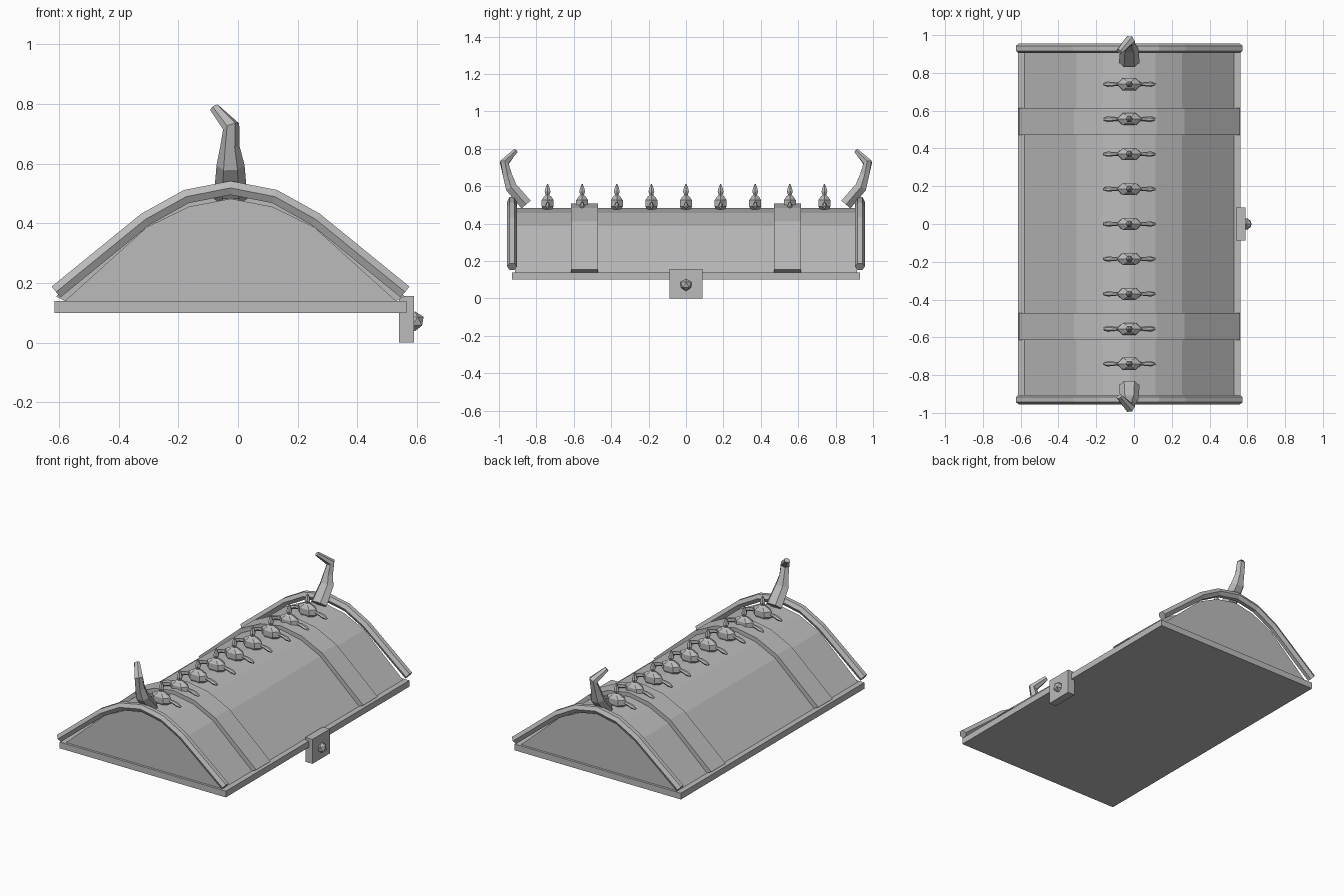
import bpy, bmesh, math
from mathutils import Vector

cube = bpy.data.objects.get("Cube")
if cube:
    bpy.data.objects.remove(cube, do_unlink=True)

grey = bpy.data.materials.new("plain grey")
grey.use_nodes = True
tone = (0.5, 0.5, 0.5, 1)
grey.diffuse_color = tone
grey.node_tree.nodes["Principled BSDF"].inputs["Base Color"].default_value = tone

CX = -0.025  # centre line of the lid


def finish(name, bm):
    bmesh.ops.recalc_face_normals(bm, faces=bm.faces)
    mesh = bpy.data.meshes.new(name)
    bm.to_mesh(mesh)
    bm.free()
    mesh.materials.append(grey)
    ob = bpy.data.objects.new(name, mesh)
    bpy.context.collection.objects.link(ob)
    return ob


def box(name, lo, hi):
    bm = bmesh.new()
    bmesh.ops.create_cube(bm, size=1)
    for v in bm.verts:
        v.co = [(a + b) / 2 + c * (b - a) for a, b, c in zip(lo, hi, v.co)]
    return finish(name, bm)


def arch(half):
    """Full arch from half of it, listed from the eave to the ridge."""
    return [(CX - x, z) for x, z in half] + [(CX + x, z) for x, z in half[-2::-1]]


def prism(name, profile, y0, y1):
    bm = bmesh.new()
    face = bm.faces.new([bm.verts.new((x, y0, z)) for x, z in profile])
    ext = bmesh.ops.extrude_face_region(bm, geom=[face])["geom"]
    moved = [g for g in ext if isinstance(g, bmesh.types.BMVert)]
    bmesh.ops.translate(bm, verts=moved, vec=(0, y1 - y0, 0))
    return finish(name, bm)


def sweep(bm, path, radii, sides, ref, roll=0):
    """Closed tube of elliptical rings; the first radius lies along ref."""
    path, ref, rings = [Vector(p) for p in path], Vector(ref), []
    for i, p in enumerate(path):
        t = path[min(i + 1, len(path) - 1)] - path[max(i - 1, 0)]
        v = t.cross(ref).normalized()
        u = v.cross(t).normalized()
        a, b = radii[i]
        angles = [math.tau * k / sides + roll for k in range(sides)]
        rings.append([bm.verts.new(p + u * a * math.cos(q) + v * b * math.sin(q))
                      for q in angles])
    for r, s in zip(rings, rings[1:]):
        for k in range(sides):
            n = (k + 1) % sides
            bm.faces.new((r[k], r[n], s[n], s[k]))
    bm.faces.new(rings[0])
    bm.faces.new(rings[-1])


# Base board and vaulted lid
box("base_board", (-0.615, -0.93, 0.1), (0.565, 0.93, 0.14))
body = arch([(0.555, 0.14), (0.28, 0.388), (0.14, 0.456), (0, 0.483)])
prism("vaulted_lid", body, -0.915, 0.915)

# Straps over the lid
strap = arch([(0.555, 0.14), (0.585, 0.155), (0.292, 0.412), (0.145, 0.483), (0, 0.508)])
for side, sign in (("front", -1), ("back", 1)):
    prism(side + "_strap", strap, sign * 0.47, sign * 0.615)

    # End rims: six-sided tubes following the arch
    line = arch([(0.585, 0.17), (0.285, 0.414), (0.148, 0.49), (0, 0.519)])
    bm = bmesh.new()
    sweep(bm, [(x, sign * 0.93, z) for x, z in line], [(0.026, 0.027)] * len(line),
          6, (0, 1, 0))
    finish(side + "_rim", bm)

    # Hooked horns
    spine = [(CX, 0.855, 0.502), (CX, 0.935, 0.595), (CX - 0.002, 0.955, 0.66),
             (CX + 0.002, 0.972, 0.725), (CX - 0.053, 0.913, 0.787)]
    bm = bmesh.new()
    sweep(bm, [(x, sign * y, z) for x, y, z in spine],
          [(0.055, 0.037), (0.047, 0.036), (0.032, 0.028), (0.029, 0.026), (0.018, 0.014)],
          6, (1, 0, 0))
    finish(side + "_horn", bm)

# Row of ridge studs, each with a pointed cap and two drooping arms
for i in range(9):
    y = (i - 4) * 0.185
    bm = bmesh.new()
    sweep(bm, [(CX, y, z) for z in (0.475, 0.492, 0.525, 0.545, 0.553)],
          [(0.045, 0.028), (0.07, 0.037), (0.066, 0.037), (0.03, 0.022), (0.012, 0.01)],
          6, (1, 0, 0))
    sweep(bm, [(CX, y, z) for z in (0.55, 0.572, 0.59, 0.612)],
          [(0.01, 0.01), (0.018, 0.018), (0.013, 0.013), (0.003, 0.003)], 6, (1, 0, 0))
    for s in (-1, 1):
        sweep(bm, [(CX + s * x, y, z) for x, z in
                   ((0.05, 0.508), (0.085, 0.503), (0.115, 0.494), (0.137, 0.486))],
              [(0.008, 0.008), (0.011, 0.011), (0.014, 0.013), (0.006, 0.006)],
              6, (0, 1, 0))
    finish("ridge_stud", bm)

# Latch plate and knob
box("latch_plate", (0.54, -0.088, 0), (0.59, 0.088, 0.157))
bm = bmesh.new()
bmesh.ops.create_icosphere(bm, subdivisions=1, radius=0.033)
bmesh.ops.translate(bm, verts=bm.verts, vec=(0.593, 0, 0.072))
finish("latch_knob", bm)
